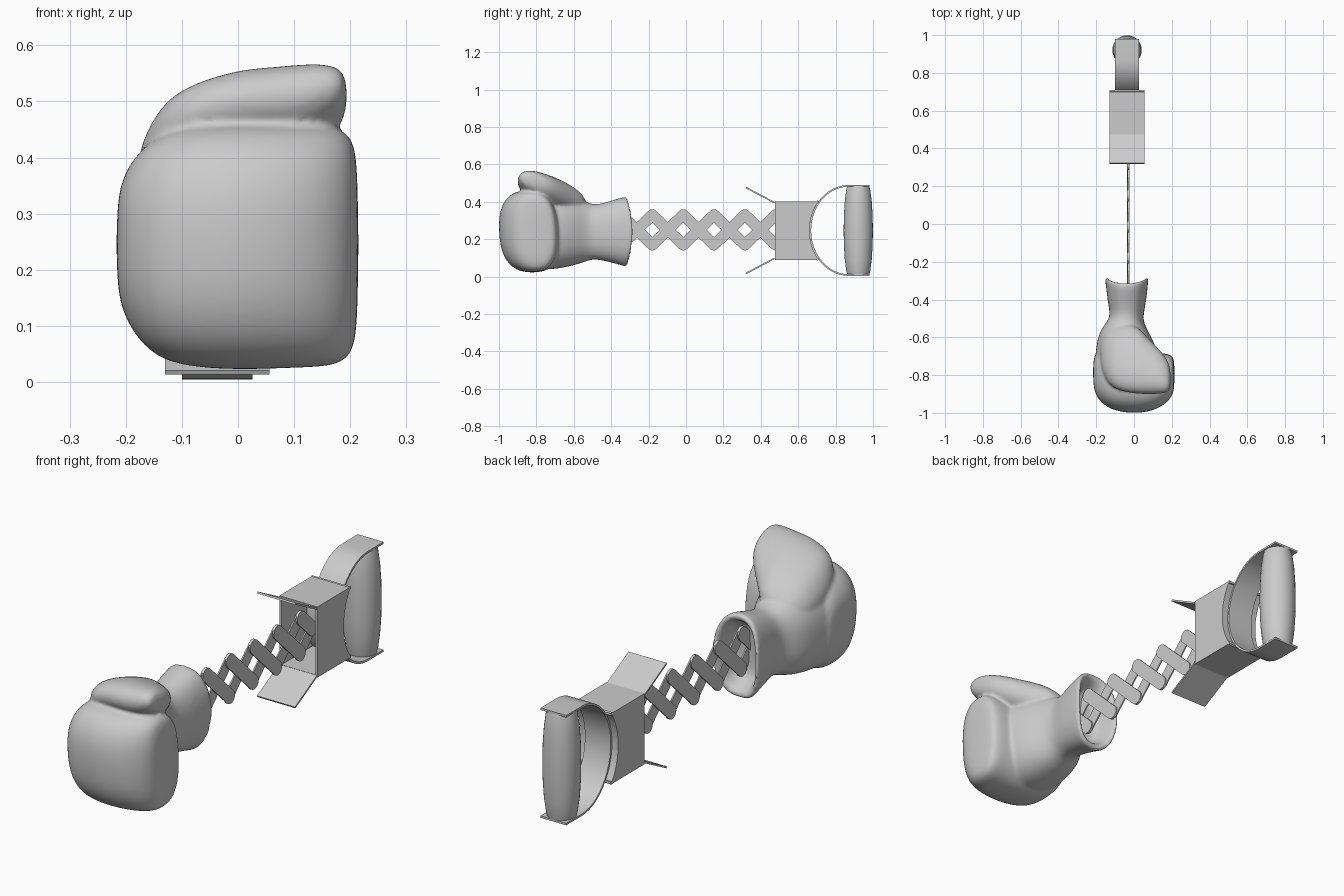
import bpy, bmesh, math

if "Cube" in bpy.data.objects:
    bpy.data.objects.remove(bpy.data.objects["Cube"])

CX = -0.037      # centre plane of the mechanism
CZ = 0.247       # centre height


def make(name, bm, smooth=None):
    bmesh.ops.recalc_face_normals(bm, faces=bm.faces)
    me = bpy.data.meshes.new(name)
    bm.to_mesh(me)
    bm.free()
    ob = bpy.data.objects.new(name, me)
    bpy.context.collection.objects.link(ob)
    if smooth:
        bpy.ops.object.select_all(action='DESELECT')
        ob.select_set(True)
        bpy.context.view_layer.objects.active = ob
        bpy.ops.object.shade_smooth_by_angle(angle=math.radians(smooth))
    return ob


def loft(bm, rings):
    vs = [[bm.verts.new(p) for p in r] for r in rings]
    n = len(vs[0])
    for a, b in zip(vs, vs[1:]):
        for i in range(n):
            j = (i + 1) % n
            bm.faces.new((a[i], a[j], b[j], b[i]))
    bm.faces.new(vs[0][::-1])
    bm.faces.new(vs[-1])


def oval(e=2.0, n=28):
    pts = []
    for i in range(n):
        t = math.tau * i / n
        c, s = math.cos(t), math.sin(t)
        pts.append((math.copysign(abs(c) ** (2 / e), c), math.copysign(abs(s) ** (2 / e), s)))
    return pts


def prism(name, pts, x0, x1, smooth=None):
    bm = bmesh.new()
    loft(bm, [[(x, y, z) for y, z in pts] for x in (x0, x1)])
    return make(name, bm, smooth)


def ribbon(name, path, x0, x1, th, smooth=None):
    # strip of sheet along a (y, z) path
    off = []
    for i, (y, z) in enumerate(path):
        a, b = path[max(i - 1, 0)], path[min(i + 1, len(path) - 1)]
        dy, dz = b[0] - a[0], b[1] - a[1]
        l = math.hypot(dy, dz)
        off.append((y - dz / l * th, z + dy / l * th))
    return prism(name, path + off[::-1], x0, x1, smooth)


# glove: hand and hollow cuff, fist block and thumb fused into one skin
bm = bmesh.new()
hand = [  # y, x0, x1, z0, z1, bow
    (-0.40, -0.11, 0.035, 0.12, 0.36, 0), (-0.34, -0.118, 0.04, 0.10, 0.38, 0.01),
    (-0.287, -0.132, 0.055, 0.08, 0.40, 0.028), (-0.280, -0.153, 0.076, 0.055, 0.425, 0.03),
    (-0.30, -0.153, 0.076, 0.053, 0.427, 0.03),
    (-0.36, -0.145, 0.07, 0.065, 0.42, 0), (-0.42, -0.138, 0.063, 0.08, 0.40, 0),
    (-0.49, -0.124, 0.048, 0.095, 0.382, 0), (-0.53, -0.155, 0.055, 0.083, 0.40, 0),
    (-0.58, -0.187, 0.083, 0.065, 0.42, 0), (-0.66, -0.203, 0.122, 0.045, 0.44, 0),
    (-0.76, -0.21, 0.14, 0.033, 0.45, 0), (-0.88, -0.17, 0.13, 0.06, 0.43, 0)]
rings = []
for y, x0, x1, z0, z1, bow in hand:
    rings.append([((x0 + x1) / 2 + u * (x1 - x0) / 2, y - bow * v * v,
                   (z0 + z1) / 2 + v * (z1 - z0) / 2) for u, v in oval(2.4)])
loft(bm, rings)

fist = [  # x, y0, y1, z0, z1
    (-0.217, -0.85, -0.72, 0.17, 0.32), (-0.202, -0.91, -0.68, 0.11, 0.38),
    (-0.16, -0.96, -0.66, 0.05, 0.43), (-0.10, -0.99, -0.66, 0.026, 0.458),
    (0.0, -1.005, -0.66, 0.02, 0.463), (0.10, -0.99, -0.68, 0.024, 0.46),
    (0.165, -0.955, -0.685, 0.026, 0.457), (0.20, -0.915, -0.695, 0.04, 0.445),
    (0.215, -0.87, -0.72, 0.09, 0.40)]
rings = []
for x, y0, y1, z0, z1 in fist:
    rings.append([(x, (y0 + y1) / 2 + u * (y1 - y0) / 2 - 0.01 * v,
                   (z0 + z1) / 2 + v * (z1 - z0) / 2) for u, v in oval(2.5)])
loft(bm, rings)

thumb = [  # x, y, z, half length, half thickness
    (-0.18, -0.69, 0.37, 0.07, 0.03), (-0.145, -0.70, 0.405, 0.14, 0.06),
    (-0.10, -0.71, 0.43, 0.18, 0.07), (0.0, -0.71, 0.447, 0.20, 0.083),
    (0.06, -0.745, 0.463, 0.165, 0.078), (0.12, -0.775, 0.482, 0.132, 0.072),
    (0.17, -0.80, 0.503, 0.10, 0.053), (0.195, -0.82, 0.512, 0.06, 0.03)]
c, s = math.cos(math.radians(22)), math.sin(math.radians(22))
loft(bm, [[(x, y - u * L * c + v * T * s, z + u * L * s + v * T * c) for u, v in oval(2.2)]
          for x, y, z, L, T in thumb])
glove = make("boxing_glove", bm)
m = glove.modifiers.new("round", 'SUBSURF')
m.levels = m.render_levels = 2
m = glove.modifiers.new("fuse", 'REMESH')
m.mode = 'VOXEL'
m.voxel_size = 0.008
m.use_smooth_shade = True
m = glove.modifiers.new("soften", 'SMOOTH')
m.factor = 0.5
m.iterations = 6


# scissor arm: crossed bars with rounded ends, half bars at both extremes
def bar(name, a, b, x0, x1, r=0.03):
    t = math.atan2(b[1] - a[1], b[0] - a[0])
    pts = []
    for p, base in ((b, t - math.pi / 2), (a, t + math.pi / 2)):
        pts += [(p[0] + r * math.cos(base + math.pi * i / 8),
                 p[1] + r * math.sin(base + math.pi * i / 8)) for i in range(9)]
    prism(name, pts, x0, x1, 40)


STEP, AMP, ZB = 0.165, 0.08, 0.25
for k in range(-1, 6):
    y = -0.2625 + STEP * k
    for sgn, x in ((1, CX), (-1, CX + 0.006)):
        a = (y - STEP / 2, ZB - sgn * AMP)
        b = (y + STEP / 2, ZB + sgn * AMP)
        if k == -1:
            a = (y, ZB)
        if k == 5:
            b = (y, ZB)
        bar("scissor_bar", a, b, x, x + 0.006)

# housing box: open front, concave back that follows the strap
X0, X1, Y0, ZL, ZH = -0.13, 0.056, 0.475, 0.09, 0.403


def arc(y):
    return 0.87 - 0.21 * math.sqrt(1 - ((y - CZ) / 0.243) ** 2)


back = [(arc(z), z) for z in [ZL + (ZH - ZL) * i / 12 for i in range(13)]]
for x in (X0, X1 - 0.01):
    prism("box_side", [(Y0, ZL)] + back + [(Y0, ZH)], x, x + 0.01)
ribbon("box_back", back, X0, X1, 0.008, 30)
ribbon("box_top", [(Y0, ZH), (back[-1][0], ZH)], X0, X1, -0.01)
ribbon("box_bottom", [(Y0, ZL), (back[0][0], ZL)], X0, X1, 0.01)

# opened front flaps
ribbon("upper_flap", [(Y0, ZH - 0.004), (0.322, 0.48)], X0, X1, 0.008)
ribbon("lower_flap", [(Y0, ZL + 0.004), (0.322, 0.013)], X0, X1, -0.008)

# curved strap and grip
strap = [(0.98, 0.49)]
for i in range(25):
    t = math.pi / 2 + math.pi * i / 24
    strap.append((0.87 + 0.21 * math.cos(t), CZ + 0.243 * math.sin(t)))
strap.append((0.98, CZ - 0.243))
strap[0] = (0.98, CZ + 0.243)
ribbon("handle_strap", strap, -0.10, 0.026, 0.009, 30)

grip = [(0.008, 0.058), (0.03, 0.064), (0.09, 0.072), (0.17, 0.077), (0.247, 0.078),
        (0.324, 0.077), (0.404, 0.072), (0.464, 0.064), (0.486, 0.058)]
bm = bmesh.new()
loft(bm, [[(CX + r * u, 0.921 + r * v, z) for u, v in oval(2, 32)] for z, r in grip])
make("handle_grip", bm, 40)
